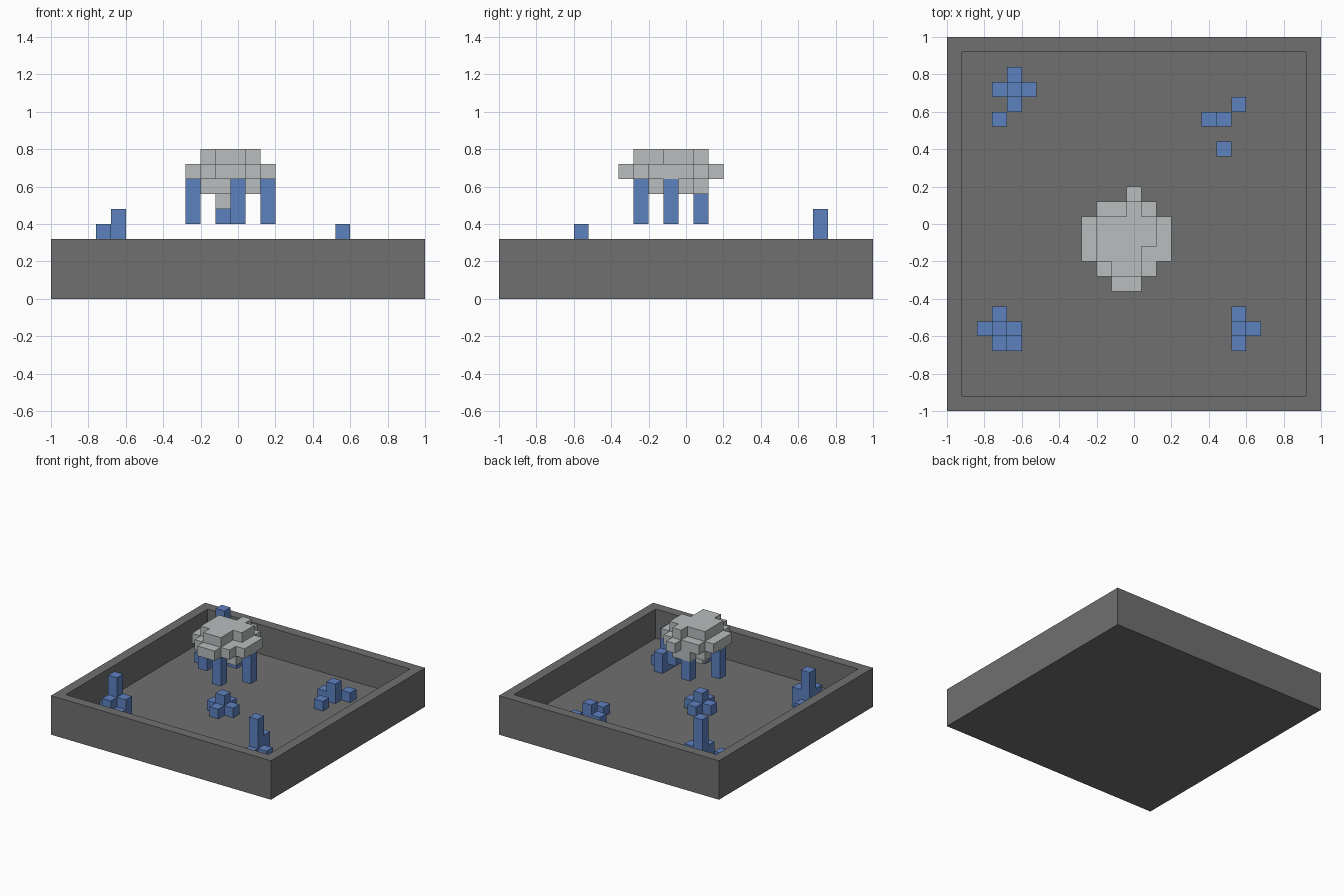
import bpy
import bmesh
from mathutils import Vector

if "Cube" in bpy.data.objects:
    bpy.data.objects.remove(bpy.data.objects["Cube"], do_unlink=True)

U = 0.08          # edge of one block
HALF = 1.0        # half width of the tray
RIM = 0.32        # tray height


def material(name, rgb):
    mat = bpy.data.materials.new(name)
    mat.use_nodes = True
    color = (*rgb, 1)
    mat.diffuse_color = color
    mat.node_tree.nodes["Principled BSDF"].inputs["Base Color"].default_value = color
    return mat


def finish(name, bm, mat):
    bmesh.ops.recalc_face_normals(bm, faces=bm.faces)
    mesh = bpy.data.meshes.new(name)
    bm.to_mesh(mesh)
    bm.free()
    mesh.materials.append(mat)
    obj = bpy.data.objects.new(name, mesh)
    bpy.context.collection.objects.link(obj)
    return obj


def blocks(name, cells, mat):
    """Outer skin of a set of block cells, with flat areas joined."""
    cells = set(cells)
    bm = bmesh.new()
    for cell in cells:
        centre = Vector((cell[0], cell[1], cell[2] + 0.5))
        for axis in range(3):
            for sign in (-1, 1):
                step = [0, 0, 0]
                step[axis] = sign
                if tuple(c + s for c, s in zip(cell, step)) in cells:
                    continue
                a, b = Vector((0, 0, 0)), Vector((0, 0, 0))
                a[(axis + 1) % 3] = 0.5
                b[(axis + 2) % 3] = sign * 0.5
                mid = centre + Vector(step) * 0.5
                corners = (mid - a - b, mid + a - b, mid + a + b, mid - a + b)
                bm.faces.new([bm.verts.new(p * U) for p in corners])
    bmesh.ops.remove_doubles(bm, verts=bm.verts, dist=0.001)
    bmesh.ops.dissolve_limit(bm, angle_limit=0.01, verts=bm.verts, edges=bm.edges)
    return finish(name, bm, mat)


def rows(level, spans):
    """Cells of one layer from (first y, last y, first x, last x) spans."""
    return [(x, y, level) for y0, y1, x0, x1 in spans
            for y in range(y0, y1 + 1) for x in range(x0, x1 + 1)]


def columns(heights, bottom=1):
    return [(x, y, z) for (x, y), top in heights.items() for z in range(bottom, top)]


stone = material("dark grey stone", (0.16, 0.16, 0.16))
pale = material("pale grey", (0.48, 0.51, 0.51))
blue = material("blue", (0.11, 0.22, 0.53))

# Open tray: a slab whose top is inset and sunk to the floor
bm = bmesh.new()
bmesh.ops.create_cube(bm, size=1)
for v in bm.verts:
    v.co = Vector((v.co.x * 2 * HALF, v.co.y * 2 * HALF, (v.co.z + 0.5) * RIM))
top = max(bm.faces, key=lambda f: f.calc_center_median().z)
bmesh.ops.inset_region(bm, faces=[top], thickness=U, use_even_offset=True)
floor = bmesh.ops.extrude_face_region(bm, geom=[top])["geom"]
bmesh.ops.translate(bm, vec=(0, 0, U - RIM),
                    verts=[g for g in floor if isinstance(g, bmesh.types.BMVert)])
if top.is_valid:
    bmesh.ops.delete(bm, geom=[top], context="FACES_ONLY")
finish("tray", bm, stone)

# Crystal clusters on the floor: column position -> top level
clusters = {
    "back_right_cluster": {(-8, 9): 6, (-7, 9): 3, (-8, 8): 3,
                           (-8, 10): 2, (-9, 9): 2, (-9, 7): 2},
    "back_left_cluster": {(6, 7): 3, (5, 7): 2, (7, 8): 2, (6, 5): 2},
    "front_right_cluster": {(-9, -7): 5, (-9, -8): 3, (-8, -7): 3,
                            (-9, -6): 2, (-10, -7): 2, (-8, -8): 2},
    "front_left_cluster": {(7, -7): 5, (7, -6): 3, (8, -7): 2, (7, -8): 2},
    "centre_cluster": {(-1, -1): 3, (-2, -1): 2, (0, -1): 2, (-1, -2): 2, (-1, 0): 2},
}
for name, heights in clusters.items():
    blocks(name, columns(heights), blue)

# Floating dome, built in layers from the bottom up
dome = rows(6, [(-1, -1, -1, -1)])
dome += rows(7, [(-2, 0, -2, 1), (1, 1, -1, 0)])
dome += rows(8, [(-4, -4, -1, 0), (-3, -3, -2, 1), (-2, 0, -3, 2),
                 (1, 1, -2, 1), (2, 2, 0, 0)])
dome += rows(9, [(-3, -3, -1, 0), (-2, -2, -2, 0), (-1, 0, -2, 1), (1, 1, 0, 0)])
blocks("dome", dome, pale)

# Legs hanging from the dome
legs = {"right_leg": (-3, -1, 8), "left_leg": (2, -1, 8),
        "front_leg": (0, -3, 8), "back_leg": (-1, 1, 7)}
for name, (x, y, top_level) in legs.items():
    blocks(name, columns({(x, y): top_level}, bottom=5), blue)
